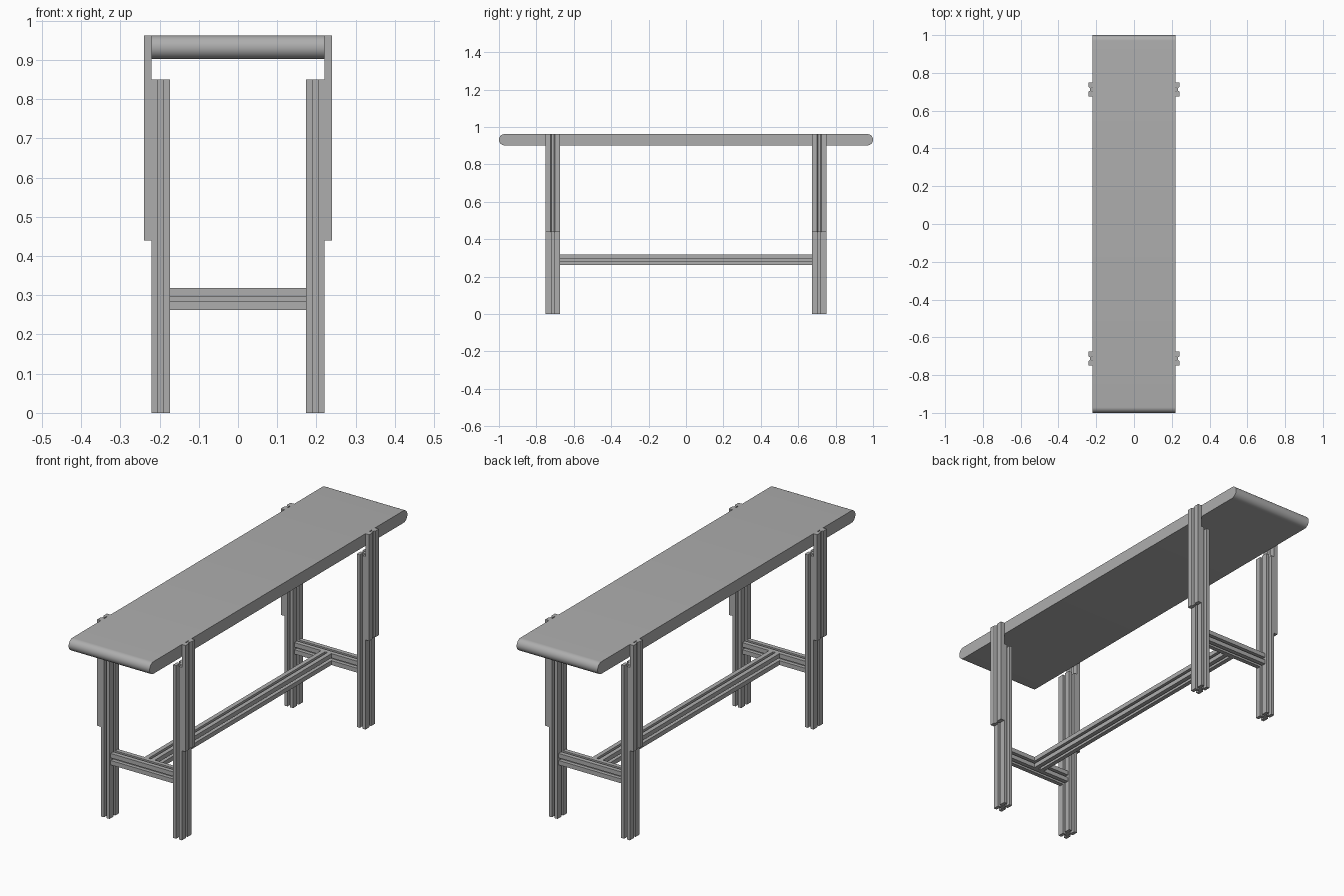
import bpy, bmesh, math
from mathutils import Vector

cube = bpy.data.objects.get("Cube")
if cube:
    bpy.data.objects.remove(cube, do_unlink=True)

GREY = (0.42, 0.42, 0.42, 1)
mat = bpy.data.materials.new("plain grey")
mat.use_nodes = True
mat.diffuse_color = GREY
mat.node_tree.nodes["Principled BSDF"].inputs["Base Color"].default_value = GREY


def extrude(name, profile, start, axes, length):
    """Sweep a closed 2D profile from start; axes = (u, v, sweep direction)."""
    u, v, w = (Vector(a) for a in axes)
    bm = bmesh.new()
    face = bm.faces.new([bm.verts.new(Vector(start) + u * a + v * b) for a, b in profile])
    ext = bmesh.ops.extrude_face_region(bm, geom=[face])["geom"]
    bmesh.ops.translate(bm, vec=w * length, verts=[g for g in ext if isinstance(g, bmesh.types.BMVert)])
    bmesh.ops.recalc_face_normals(bm, faces=bm.faces)
    mesh = bpy.data.meshes.new(name)
    bm.to_mesh(mesh)
    bm.free()
    mesh.materials.append(mat)
    obj = bpy.data.objects.new(name, mesh)
    bpy.context.collection.objects.link(obj)
    return obj


def slotted(a, b, slot, da, db):
    """Rectangle a x b with a central slot on each side, da / db deep."""
    h, k, s = a / 2, b / 2, slot / 2
    quarter = [(h - da, s), (h, s), (h, k), (s, k), (s, k - db)]
    mirrored = [(-x, y) for x, y in reversed(quarter)]
    half = quarter + mirrored
    return half + [(-x, -y) for x, y in half]


X, Y, Z = (1, 0, 0), (0, 1, 0), (0, 0, 1)
LEG_Y = 0.7125

# Tabletop with rounded ends
R, SEG = 0.03, 16
cap = [(0.97 + R * math.sin(math.pi * i / SEG), R * math.cos(math.pi * i / SEG)) for i in range(SEG + 1)]
top = extrude("tabletop", cap + [(-y, -z) for y, z in cap], (-0.22, 0, 0.932), (Y, Z, X), 0.44)
bpy.context.view_layer.objects.active = top
top.select_set(True)
bpy.ops.object.shade_smooth_by_angle(angle=math.radians(30))
top.select_set(False)

leg = slotted(0.047, 0.075, 0.014, 0.014, 0.022)
rail = slotted(0.056, 0.056, 0.013, 0.018, 0.018)

# Thin bracket with a shallow channel along its outer and inner faces
bracket = [(0, -0.0375), (0.02, -0.0375), (0.02, -0.012), (0.014, -0.007), (0.014, 0.007),
           (0.02, 0.012), (0.02, 0.0375), (0, 0.0375), (0, 0.012), (0.005, 0.007),
           (0.005, -0.007), (0, -0.012)]

for end, sy in (("front", -1), ("back", 1)):
    for side, sx in (("left", 1), ("right", -1)):
        extrude(f"{end}_{side}_leg", leg, (sx * 0.1965, sy * LEG_Y, 0), (X, Y, Z), 0.85)
        extrude(f"{end}_{side}_bracket", bracket, (sx * 0.22, sy * LEG_Y, 0.44),
                ((sx, 0, 0), Y, Z), 0.522)
    extrude(f"{end}_cross_rail", rail, (-0.174, sy * LEG_Y, 0.29), (Y, Z, X), 0.348)

# Long stretcher between the cross rails
extrude("stretcher", rail, (0, -0.685, 0.29), (X, Z, Y), 1.37)
